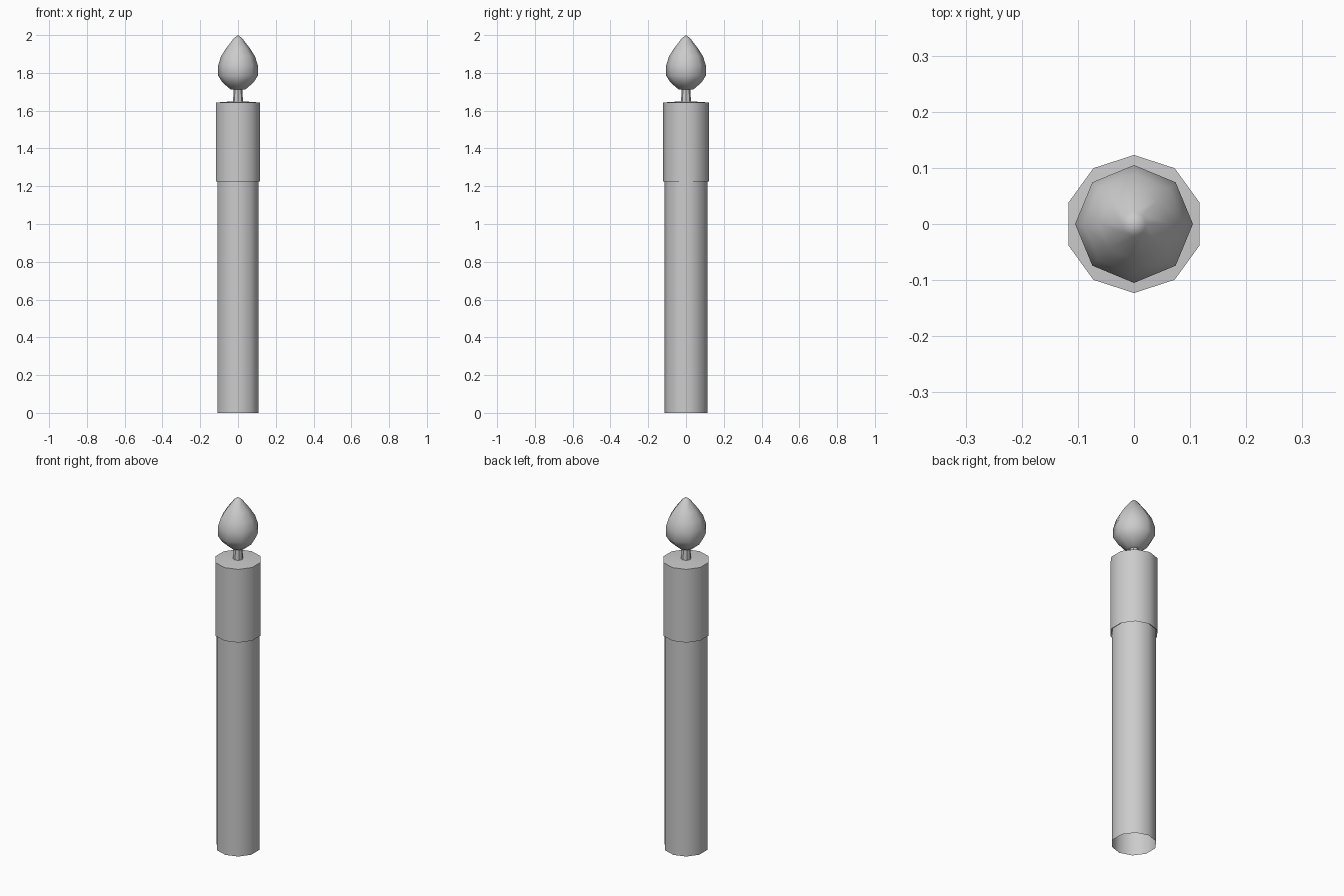
import bpy, bmesh
from math import cos, sin, pi, radians

if "Cube" in bpy.data.objects:
    bpy.data.objects.remove(bpy.data.objects["Cube"])


def lathe(name, profile, sides, start=0.0, angle=40):
    """Revolve (radius, z) points around z; radius 0 makes a pole."""
    bm = bmesh.new()
    rings = []
    for r, z in profile:
        if r == 0:
            rings.append([bm.verts.new((0, 0, z))])
        else:
            rings.append([bm.verts.new((r * cos(start + 2 * pi * i / sides),
                                        r * sin(start + 2 * pi * i / sides), z))
                          for i in range(sides)])
    for a, b in zip(rings, rings[1:]):
        for i in range(sides):
            j = (i + 1) % sides
            if len(a) == 1:
                bm.faces.new((a[0], b[j], b[i]))
            elif len(b) == 1:
                bm.faces.new((a[i], a[j], b[0]))
            else:
                bm.faces.new((a[i], a[j], b[j], b[i]))
    bm.normal_update()
    mesh = bpy.data.meshes.new(name)
    bm.to_mesh(mesh)
    bm.free()
    obj = bpy.data.objects.new(name, mesh)
    bpy.context.collection.objects.link(obj)
    bpy.ops.object.select_all(action='DESELECT')
    obj.select_set(True)
    bpy.context.view_layer.objects.active = obj
    bpy.ops.object.shade_smooth_by_angle(angle=radians(angle))
    return obj


# Wax stick: ten-sided, open base, slightly wider upper sleeve
lathe("candle_body", [(0.115, 0), (0.115, 1.23), (0.123, 1.225), (0.123, 1.643),
                      (0.05, 1.648), (0, 1.65)], 10, pi / 2)

# Wick
lathe("wick", [(0.027, 1.64), (0.022, 1.73)], 8)

# Teardrop flame: eight-sided
lathe("flame", [(0, 1.71), (0.04, 1.713), (0.083, 1.75), (0.105, 1.785), (0.105, 1.84),
                (0.09, 1.888), (0.063, 1.93), (0.022, 1.983), (0, 2.0)], 8, 0, 60)
